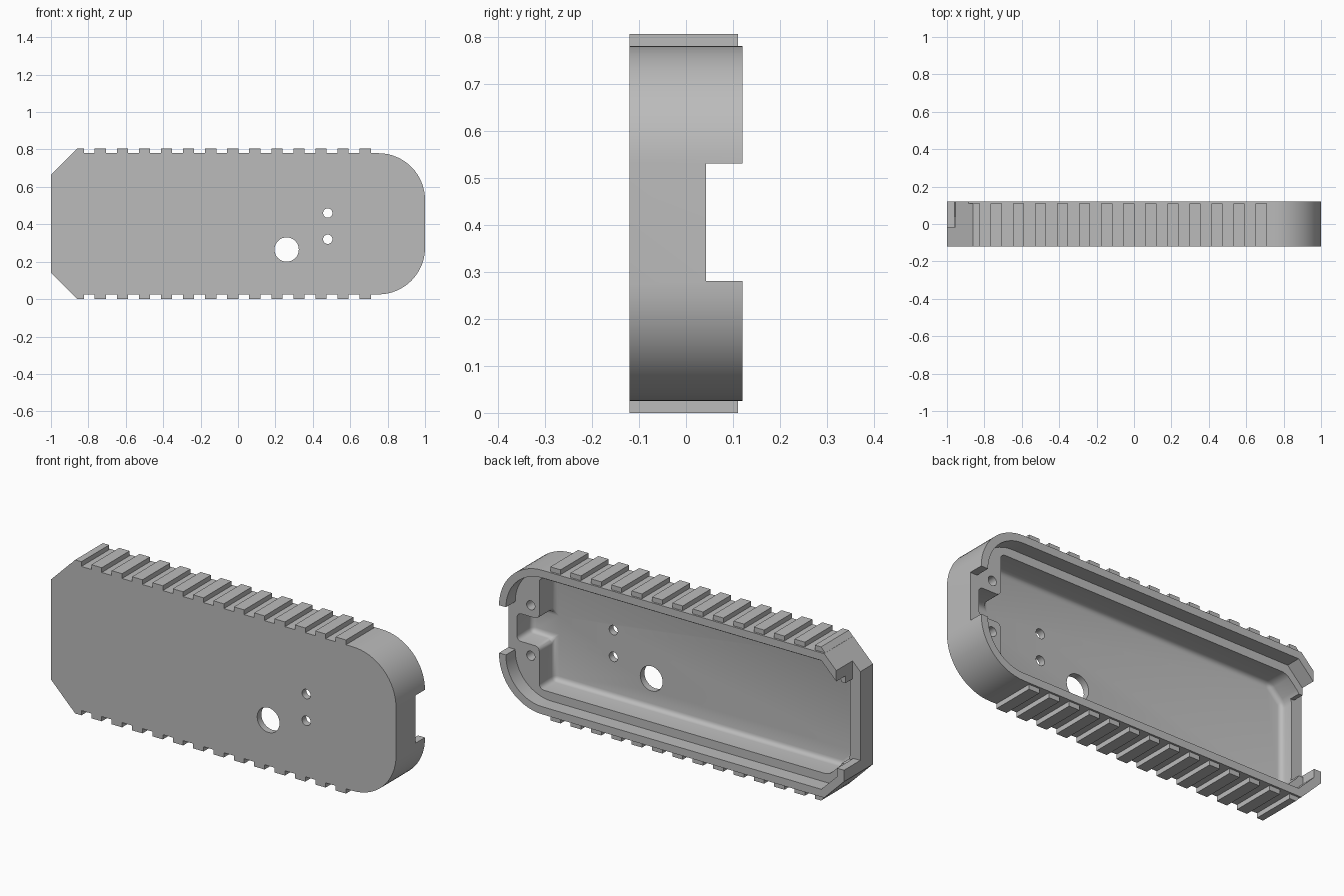
import bpy, bmesh, math

cube = bpy.data.objects.get("Cube")
if cube:
    bpy.data.objects.remove(cube, do_unlink=True)

BOTTOM, TOP, FRONT, BACK = 0.025, 0.78, -0.12, 0.12
MID = (BOTTOM + TOP) / 2
LEDGE, FLOOR = 0.043, -0.085

grey = bpy.data.materials.new("mid_grey")
grey.use_nodes = True
grey.diffuse_color = (0.5, 0.5, 0.5, 1)
grey.node_tree.nodes["Principled BSDF"].inputs["Base Color"].default_value = (0.5, 0.5, 0.5, 1)


def add_prism(bm, profile, y0, y1):
    """Extrude an (x, z) profile from y0 to y1."""
    base = [bm.verts.new((x, y0, z)) for x, z in profile]
    far = [bm.verts.new((x, y1, z)) for x, z in profile]
    bm.faces.new(base)
    bm.faces.new(far[::-1])
    n = len(profile)
    for i in range(n):
        j = (i + 1) % n
        bm.faces.new((base[j], base[i], far[i], far[j]))


def finish(bm, name):
    bmesh.ops.recalc_face_normals(bm, faces=bm.faces[:])
    mesh = bpy.data.meshes.new(name)
    bm.to_mesh(mesh)
    bm.free()
    obj = bpy.data.objects.new(name, mesh)
    bpy.context.collection.objects.link(obj)
    mesh.materials.append(grey)
    return obj


def prism(name, profile, y0, y1, round_floor=0):
    bm = bmesh.new()
    add_prism(bm, profile, y0, y1)
    if round_floor:
        edges = [e for e in bm.edges if min(v.co.y for v in e.verts) < y0 + 0.001]
        bmesh.ops.recalc_face_normals(bm, faces=bm.faces[:])
        bmesh.ops.bevel(bm, geom=edges, offset=round_floor, segments=4,
                        profile=0.5, affect='EDGES')
    return finish(bm, name)


def rect(x0, x1, z0, z1):
    return [(x0, z0), (x1, z0), (x1, z1), (x0, z1)]


def circle(x, z, r, n=32):
    return [(x + r * math.cos(2 * math.pi * i / n), z + r * math.sin(2 * math.pi * i / n))
            for i in range(n)]


def outline(d):
    """Shell outline inset by d: chamfered at -x, rounded at +x."""
    r = 0.25 - d
    lower = [(-1 + d, 0.14 + 0.414 * d), (-0.885 + 0.414 * d, BOTTOM + d)]
    for i in range(17):
        a = math.pi / 2 * i / 16
        lower.append((0.75 + r * math.sin(a), BOTTOM + 0.25 - r * math.cos(a)))
    return lower + [(x, 2 * MID - z) for x, z in reversed(lower)]


def cut(obj, cutter):
    cutter.hide_render = True
    mod = obj.modifiers.new("cut", 'BOOLEAN')
    mod.operation = 'DIFFERENCE'
    mod.solver = 'EXACT'
    mod.object = cutter
    bpy.context.view_layer.objects.active = obj
    bpy.ops.object.modifier_apply(modifier=mod.name)
    bpy.data.objects.remove(cutter, do_unlink=True)


# Shell with a stepped rim
shell = prism("shell", outline(0), FRONT, BACK)
cut(shell, prism("rim_cutter", outline(0.04), LEDGE, 0.3))

# Main cavity, leaving two screw pads with a cable recess between them
half = [(-0.94, 0.19), (-0.86, 0.11), (0.82, 0.11), (0.82, 0.33), (0.95, 0.33)]
cavity = half + [(x, 2 * MID - z) for x, z in reversed(half)]
cut(shell, prism("cavity_cutter", cavity, FLOOR, 0.3, round_floor=0.025))

# Openings at both ends
cut(shell, prism("end_slot_cutter", rect(-1.1, -0.955, 0.2, 1), -0.015, 0.3))
cut(shell, prism("end_inner_cutter", rect(-0.96, -0.93, 0.19, 0.615), -0.015, 0.3))
cut(shell, prism("notch_cutter", rect(0.9, 1.1, 0.28, 0.53), LEDGE, 0.3))

# Holes through the front plate and blind holes in the pads
for x, z, r in ((0.26, 0.265, 0.065), (0.48, 0.46, 0.025), (0.48, 0.32, 0.025)):
    cut(shell, prism("plate_hole_cutter", circle(x, z, r), -0.3, 0))
for side in (-1, 1):
    cut(shell, prism("pad_hole_cutter", circle(0.87, MID + side * 0.132, 0.024), -0.04, 0.3))

# Grip ribs along the top and the bottom
for name, flip in (("top_ribs", False), ("bottom_ribs", True)):
    bm = bmesh.new()
    for i in range(14):
        x = -0.854 + i * 0.118
        x_tip = x - 0.03 if i else x - 0.006
        rib = [(x - 0.03, TOP), (x + 0.03, TOP), (x + 0.03, TOP + 0.025), (x_tip, TOP + 0.025)]
        if flip:
            rib = [(px, 2 * MID - pz) for px, pz in rib]
        add_prism(bm, rib, FRONT, 0.11)
    finish(bm, name)

# Smooth the curved walls, keep edges sharp
bpy.ops.object.select_all(action='DESELECT')
shell.select_set(True)
bpy.context.view_layer.objects.active = shell
bpy.ops.object.shade_smooth_by_angle(angle=math.radians(30))
